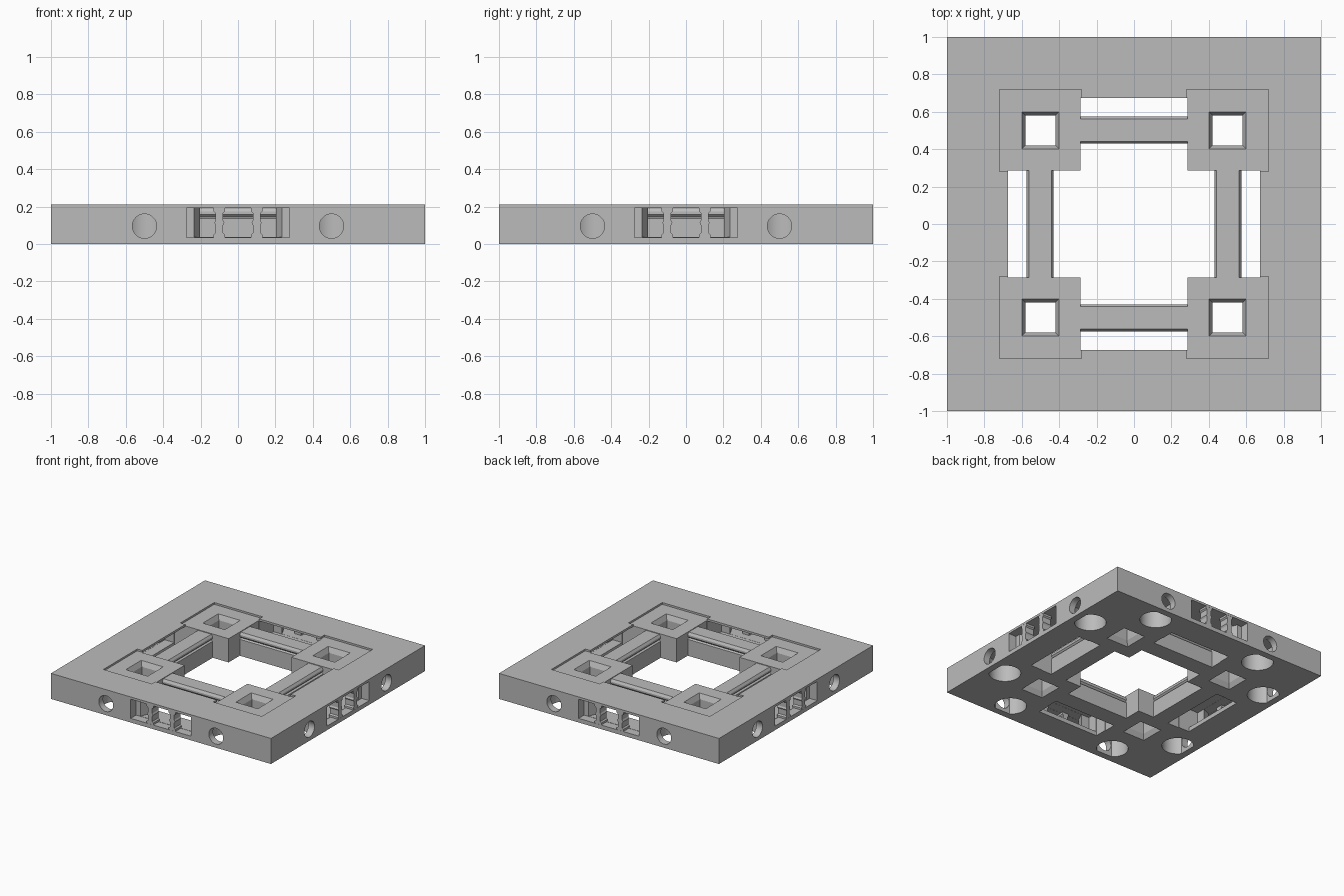
import bpy, bmesh, math
from mathutils import Matrix

if "Cube" in bpy.data.objects:
    bpy.data.objects.remove(bpy.data.objects["Cube"], do_unlink=True)

H = 0.21        # slab height
DECK = 0.195    # recessed pad level
GAP = 0.285     # half width of the cross-shaped opening

stone = bpy.data.materials.new("light_grey")
stone.use_nodes = True
grey = (0.5, 0.5, 0.5, 1)
stone.diffuse_color = grey
stone.node_tree.nodes["Principled BSDF"].inputs["Base Color"].default_value = grey


def make(name, bm, turn=0):
    bmesh.ops.recalc_face_normals(bm, faces=bm.faces)
    bm.transform(Matrix.Rotation(turn * math.pi / 2, 4, "Z"))
    mesh = bpy.data.meshes.new(name)
    bm.to_mesh(mesh)
    bm.free()
    mesh.materials.append(stone)
    ob = bpy.data.objects.new(name, mesh)
    bpy.context.collection.objects.link(ob)
    return ob


def loft(name, rings, turn=0):
    """Skin a stack of matching point rings and cap both ends."""
    bm = bmesh.new()
    loops = [[bm.verts.new(p) for p in ring] for ring in rings]
    n = len(loops[0])
    for a, b in zip(loops, loops[1:]):
        for i in range(n):
            j = (i + 1) % n
            bm.faces.new((a[i], a[j], b[j], b[i]))
    bm.faces.new(loops[0])
    bm.faces.new(loops[-1])
    return make(name, bm, turn)


def rect(x0, x1, y0, y1, z):
    return [(x0, y0, z), (x1, y0, z), (x1, y1, z), (x0, y1, z)]


def box(name, x0, x1, y0, y1, z0, z1, turn=0):
    return loft(name, [rect(x0, x1, y0, y1, z) for z in (z0, z1)], turn)


def prism(name, outline, z0, z1, turn=0):
    return loft(name, [[(x, y, z) for x, y in outline] for z in (z0, z1)], turn)


base = box("tile_base", -1, 1, -1, 1, 0, H)


def cut(cutter):
    """Subtract a cutter from the base and throw the cutter away."""
    cutter.hide_render = True
    mod = base.modifiers.new("cut", "BOOLEAN")
    mod.operation = "DIFFERENCE"
    mod.solver = "EXACT"
    mod.object = cutter
    bpy.context.view_layer.update()
    deps = bpy.context.evaluated_depsgraph_get()
    result = bpy.data.meshes.new_from_object(base.evaluated_get(deps))
    base.modifiers.clear()
    base.data = result
    bpy.data.objects.remove(cutter, do_unlink=True)


# Cross-shaped centre opening
R = 0.675
cut(prism("opening", [(-GAP, -R), (GAP, -R), (GAP, -GAP), (R, -GAP), (R, GAP), (GAP, GAP),
                      (GAP, R), (-GAP, R), (-GAP, GAP), (-R, GAP), (-R, -GAP), (-GAP, -GAP)],
          -0.1, 0.3))

# Recessed corner pads with square sockets flared at both ends
for sx in (-1, 1):
    for sy in (-1, 1):
        cx, cy = sx * 0.5, sy * 0.5
        cut(box("pad_recess", cx - 0.22, cx + 0.22, cy - 0.22, cy + 0.22, DECK, 0.3))
        rings = [rect(cx - h, cx + h, cy - h, cy + h, z) for h, z in
                 ((0.1, -0.02), (0.1, 0), (0.08, 0.04), (0.08, 0.155), (0.1, DECK), (0.1, 0.25))]
        cut(loft("socket", rings))

for turn in range(4):
    # Clip bay: floor slot, inner chamber, tapered throat, outer pocket
    cut(box("floor_slot", -0.28, 0.28, -0.775, -0.575, -0.1, DECK - 0.002, turn))
    cut(box("chamber", -0.278, 0.278, -0.86, -0.6, 0.035, 0.193, turn))
    cut(prism("throat", [(-0.24, -0.94), (0.24, -0.94), (0.2, -0.85), (-0.2, -0.85)],
              0.036, 0.192, turn))
    cut(box("pocket", -0.275, 0.275, -1.1, -0.93, 0.034, 0.191, turn))

    for side in (-0.5, 0.5):
        # Flat-backed well in the underside
        outline = []
        for i in range(40):
            a = i * math.tau / 40
            outline.append((side + 0.12 * math.cos(a), max(-0.945, -0.85 + 0.12 * math.sin(a))))
        cut(prism("well", outline, -0.1, 0.165, turn))
        # Round port in the side face
        bm = bmesh.new()
        bmesh.ops.create_cone(bm, cap_ends=True, segments=40, radius1=0.065, radius2=0.065,
                              depth=0.25, matrix=Matrix.Translation((side, -0.985, 0.095))
                              @ Matrix.Rotation(math.pi / 2, 4, "X"))
        cut(make("port", bm, turn))

    # Scalloped posts standing in the pocket
    for x in (-0.1, 0.1):
        rings = []
        for z, w in ((0.03, 0.03), (0.05, 0.03), (0.06, 0.02), (0.1, 0.02), (0.113, 0.027),
                     (0.126, 0.02), (0.165, 0.02), (0.175, 0.03), (0.195, 0.03)):
            rings.append(rect(x - w, x + w, -0.999, -0.92, z))
        loft("clip_post", rings, turn)

    # Grooved cross rail between the corner pads
    half = [(0.072, 0), (0.072, 0.135), (0.058, 0.143), (0.072, 0.157), (0.072, 0.172), (0.06, 0.19)]
    section = half + [(-y, z) for y, z in reversed(half)]
    loft("cross_rail", [[(x, y - 0.502, z) for y, z in section] for x in (-0.29, 0.29)], turn)

# Smooth the round holes while keeping edges crisp
bpy.ops.object.select_all(action="DESELECT")
base.select_set(True)
bpy.context.view_layer.objects.active = base
bpy.ops.object.shade_smooth_by_angle(angle=math.radians(25))
